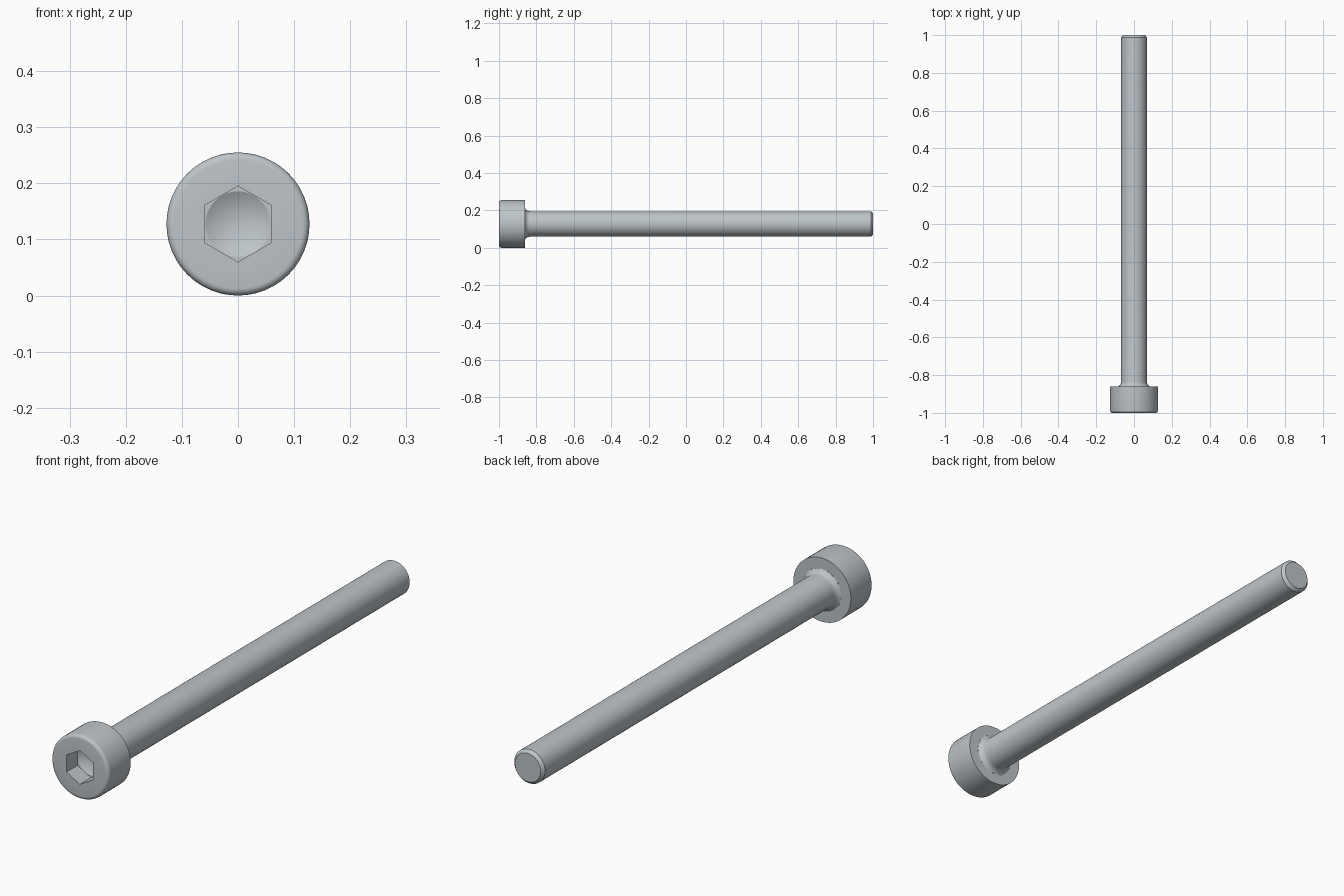
import bpy, bmesh, math

if "Cube" in bpy.data.objects:
    bpy.data.objects.remove(bpy.data.objects["Cube"])

SEG = 48
CZ = 0.1275          # height of the screw axis
HEAD_R, SHANK_R = 0.1275, 0.068
FLAT = 0.0585        # half the width across the socket flats

steel = bpy.data.materials.new("steel grey")
steel.diffuse_color = (0.51, 0.555, 0.58, 1)
steel.use_nodes = True
steel.node_tree.nodes["Principled BSDF"].inputs["Base Color"].default_value = steel.diffuse_color


def circle(r):
    return lambda a: r


def hexagon(a):
    # radius of a hexagon with corners at top and bottom
    return FLAT / math.cos((a - math.pi / 2) % (math.pi / 3) - math.pi / 6)


def lathe(name, loops, apex=None, cap_end=False):
    """Skin rings (y, radius function) along the y axis."""
    bm = bmesh.new()
    rings = []
    for y, rad in loops:
        ring = []
        for i in range(SEG):
            a = 2 * math.pi * i / SEG
            r = rad(a)
            ring.append(bm.verts.new((r * math.cos(a), y, CZ + r * math.sin(a))))
        rings.append(ring)
    for p, q in zip(rings, rings[1:]):
        for i in range(SEG):
            j = (i + 1) % SEG
            bm.faces.new((p[i], p[j], q[j], q[i]))
    if apex is not None:
        tip = bm.verts.new((0, apex, CZ))
        for i in range(SEG):
            bm.faces.new((tip, rings[0][(i + 1) % SEG], rings[0][i]))
    if cap_end:
        bm.faces.new(rings[-1])
    # rings run towards +y on the outside, so this winding faces outwards
    bmesh.ops.recalc_face_normals(bm, faces=bm.faces)
    mesh = bpy.data.meshes.new(name)
    bm.to_mesh(mesh)
    bm.free()
    mesh.materials.append(steel)
    ob = bpy.data.objects.new(name, mesh)
    bpy.context.collection.objects.link(ob)
    bpy.ops.object.select_all(action='DESELECT')
    ob.select_set(True)
    bpy.context.view_layer.objects.active = ob
    bpy.ops.object.shade_smooth_by_angle(angle=math.radians(26))
    return ob


# head: conical socket floor, hex walls, front face, rounded rim, side, underside
socket_y = -0.93
head = [(socket_y, circle(FLAT - 0.0005)), (socket_y, hexagon), (-1.0, hexagon)]
rim = 0.013
for k in range(6):
    t = math.pi / 2 * k / 5
    head.append((-1 + rim * (1 - math.cos(t)), circle(HEAD_R - rim + rim * math.sin(t))))
head += [(-0.86, circle(HEAD_R)), (-0.86, circle(0.084))]
lathe("screw_head", head, apex=socket_y + 0.033)

# shank: concave fillet under the head, long cylinder, chamfered tip
fil = 0.0275
shank = []
for k in range(6):
    t = math.radians(65) * (1 - k / 5)
    shank.append((-0.835 - fil * math.sin(t), circle(SHANK_R + fil * (1 - math.cos(t)))))
shank += [(0.988, circle(SHANK_R)), (1.0, circle(0.057))]
lathe("screw_shank", shank, cap_end=True)
